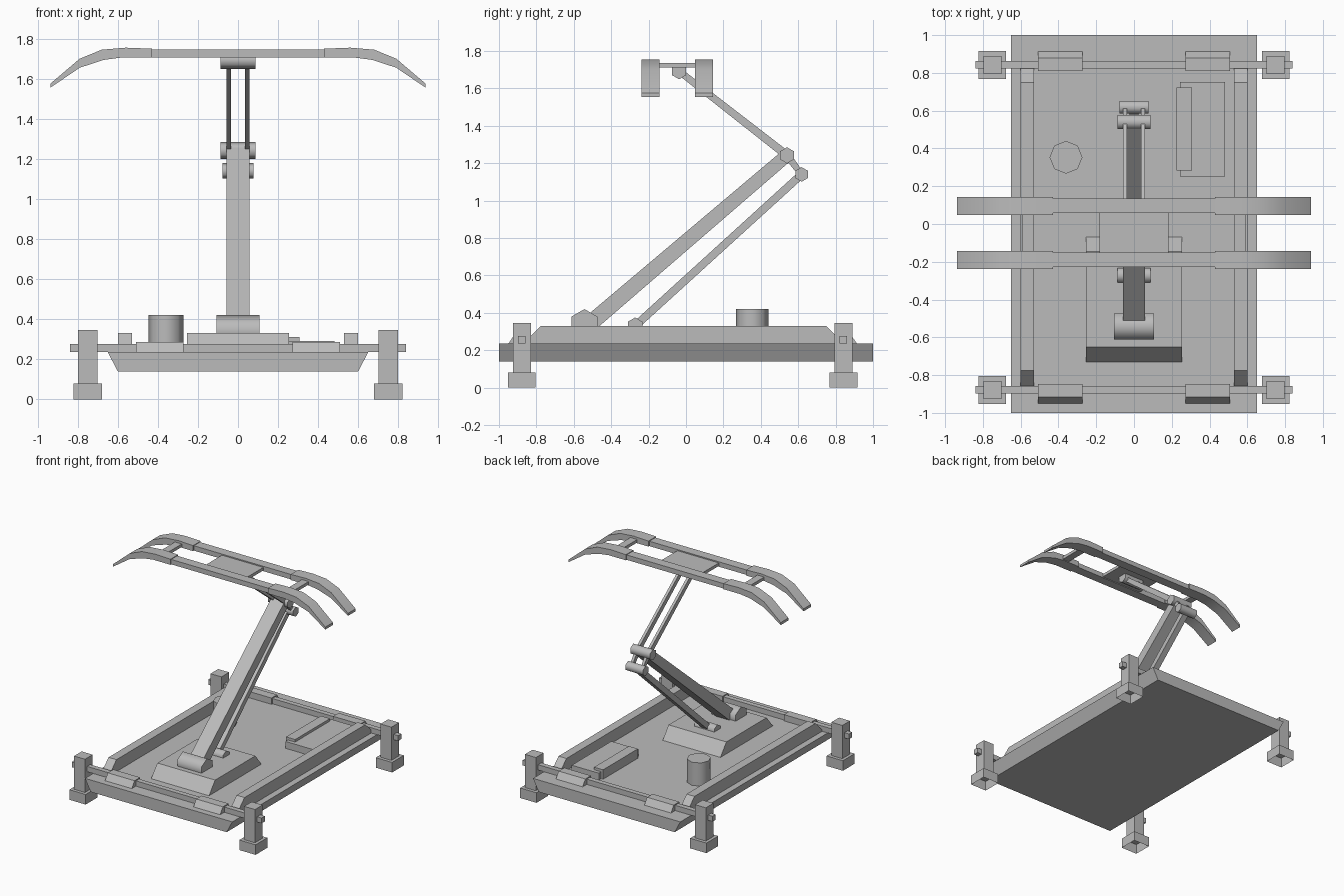
import bpy
import bmesh
from math import cos, sin, pi, radians
from mathutils import Vector

cube = bpy.data.objects.get("Cube")
if cube:
    bpy.data.objects.remove(cube, do_unlink=True)

grey = bpy.data.materials.new("plain_grey")
grey.use_nodes = True
grey.diffuse_color = (0.5, 0.5, 0.5, 1)
grey.node_tree.nodes["Principled BSDF"].inputs["Base Color"].default_value = (0.5, 0.5, 0.5, 1)

# How a profile point (u, v) and a depth d map to space, by extrusion axis
PLACE = {
    "x": lambda u, v, d: (d, u, v),
    "y": lambda u, v, d: (u, d, v),
    "z": lambda u, v, d: (u, v, d),
}


def prism(name, profile, axis, lo, hi, smooth=0, open_bottom=False):
    """Extrude a closed profile along an axis from lo to hi."""
    bm = bmesh.new()
    place = PLACE[axis]
    cap = bm.faces.new([bm.verts.new(place(u, v, lo)) for u, v in profile])
    result = bmesh.ops.extrude_face_region(bm, geom=[cap], use_keep_orig=True)
    moved = [g for g in result["geom"] if isinstance(g, bmesh.types.BMVert)]
    bmesh.ops.translate(bm, verts=moved, vec=place(0, 0, hi - lo))
    bmesh.ops.recalc_face_normals(bm, faces=bm.faces)
    if open_bottom:
        low = [f for f in bm.faces if f.normal.z < -0.9]
        bmesh.ops.delete(bm, geom=low, context="FACES")
    mesh = bpy.data.meshes.new(name)
    bm.to_mesh(mesh)
    bm.free()
    mesh.materials.append(grey)
    obj = bpy.data.objects.new(name, mesh)
    bpy.context.collection.objects.link(obj)
    if smooth:
        bpy.ops.object.select_all(action="DESELECT")
        obj.select_set(True)
        bpy.context.view_layer.objects.active = obj
        bpy.ops.object.shade_smooth_by_angle(angle=radians(smooth))
    return obj


def box(name, x, y, z, **options):
    profile = [(x[0], y[0]), (x[1], y[0]), (x[1], y[1]), (x[0], y[1])]
    return prism(name, profile, "z", z[0], z[1], **options)


def ring(center, radius, sides):
    """Regular polygon with a corner pointing up."""
    angles = [pi / 2 + 2 * pi * i / sides for i in range(sides)]
    return [(center[0] + radius * cos(a), center[1] + radius * sin(a)) for a in angles]


def pivot(name, center, radius, half):
    prism(name, ring(center, radius, 6), "x", -half, half, smooth=65)


def beam(name, start, end, thick_start, thick_end, x0, x1):
    """Straight tapered bar in the side plane."""
    a, b = Vector(start), Vector(end)
    along = (b - a).normalized()
    n = Vector((-along.y, along.x)) / 2
    prism(name, [a + n * thick_start, b + n * thick_end,
                 b - n * thick_end, a - n * thick_start], "x", x0, x1)


SIDES = (("right", -1), ("left", 1))
ENDS = (("front", -1, -0.878), ("back", 1, 0.842))
DECK = 0.235

# Base plate with undercut long sides
prism("base_plate", [(-0.6, 0.14), (0.6, 0.14), (0.65, DECK), (-0.65, DECK)], "y", -1, 1)

# Side rails with sloping ends
for side, s in SIDES:
    prism(side + "_rail", [(-0.87, DECK), (0.845, DECK), (0.75, 0.33), (-0.775, 0.33)],
          "x", s * 0.53, s * 0.6)

# Cross bars, clamps, posts and hollow feet at both ends
for end, e, y in ENDS:
    box(end + "_cross_bar", (-0.838, 0.838), (y - 0.02, y + 0.02), (DECK, 0.277))
    clamp = [(y - e * 0.032, DECK), (y - e * 0.032, 0.285),
             (y + e * 0.038, 0.285), (y + e * 0.072, DECK)]
    for side, s in SIDES:
        label = end + "_" + side
        prism(label + "_clamp", clamp, "x", s * 0.272, s * 0.508)
        x = s * 0.75
        box(label + "_post", (x - 0.048, x + 0.048), (y - 0.048, y + 0.048), (0.08, 0.345))
        box(label + "_foot", (x - 0.072, x + 0.072), (y - 0.074, y + 0.074), (0, 0.08),
            open_bottom=True)

# Pedestal, equipment box and insulator on the deck
prism("pedestal", [(-0.73, DECK), (-0.07, DECK), (-0.145, 0.33), (-0.652, 0.33)],
      "x", -0.255, 0.255)
box("equipment_box", (0.243, 0.482), (0.252, 0.752), (DECK, 0.29))
box("equipment_box_ridge", (0.226, 0.306), (0.283, 0.722), (DECK, 0.31))
prism("insulator", ring((-0.36, 0.353), 0.087, 8), "z", DECK, 0.42, smooth=50)

# Pivots of the folding arm, as side and height positions
foot_joint, rod_joint = (-0.543, 0.34), (-0.272, 0.33)
elbow, rod_elbow = (0.54, 1.242), (0.618, 1.14)
head_joint = (-0.037, 1.692)
pivot("arm_foot_pivot", foot_joint, 0.08, 0.107)
pivot("rod_foot_pivot", rod_joint, 0.045, 0.087)
pivot("elbow_pivot", elbow, 0.043, 0.087)
pivot("rod_elbow_pivot", rod_elbow, 0.039, 0.078)
pivot("head_pivot", head_joint, 0.043, 0.087)

# Lower arm, control rod, twin upper arms and elbow links
beam("lower_arm", (-0.54, 0.32), elbow, 0.087, 0.07, -0.058, 0.058)
beam("control_rod", rod_joint, rod_elbow, 0.042, 0.042, -0.025, 0.025)
for side, s in SIDES:
    beam(side + "_upper_arm", head_joint, elbow, 0.036, 0.044, s * 0.036, s * 0.058)
    beam(side + "_elbow_link", elbow, rod_elbow, 0.04, 0.03, s * 0.036, s * 0.058)

# Contact strips with drooping horns
horn = [(0.43, 1.706), (0.43, 1.75), (0.56, 1.755), (0.68, 1.745), (0.79, 1.7),
        (0.937, 1.575), (0.937, 1.555), (0.79, 1.655), (0.67, 1.694), (0.58, 1.706)]
for end, y in (("front", -0.19), ("back", 0.096)):
    box(end + "_contact_strip", (-0.43, 0.43), (y - 0.038, y + 0.038), (1.706, 1.745))
    for side, s in SIDES:
        prism(end + "_" + side + "_horn", [(s * u, v) for u, v in horn],
              "y", y - 0.048, y + 0.048, smooth=30)

# Head plate and ties between the strips
box("head_plate", (-0.183, 0.183), (-0.155, 0.06), (1.712, 1.736))
for side, s in SIDES:
    box(side + "_strip_tie", sorted((s * 0.53, s * 0.59)), (-0.155, 0.06), (1.712, 1.736))
